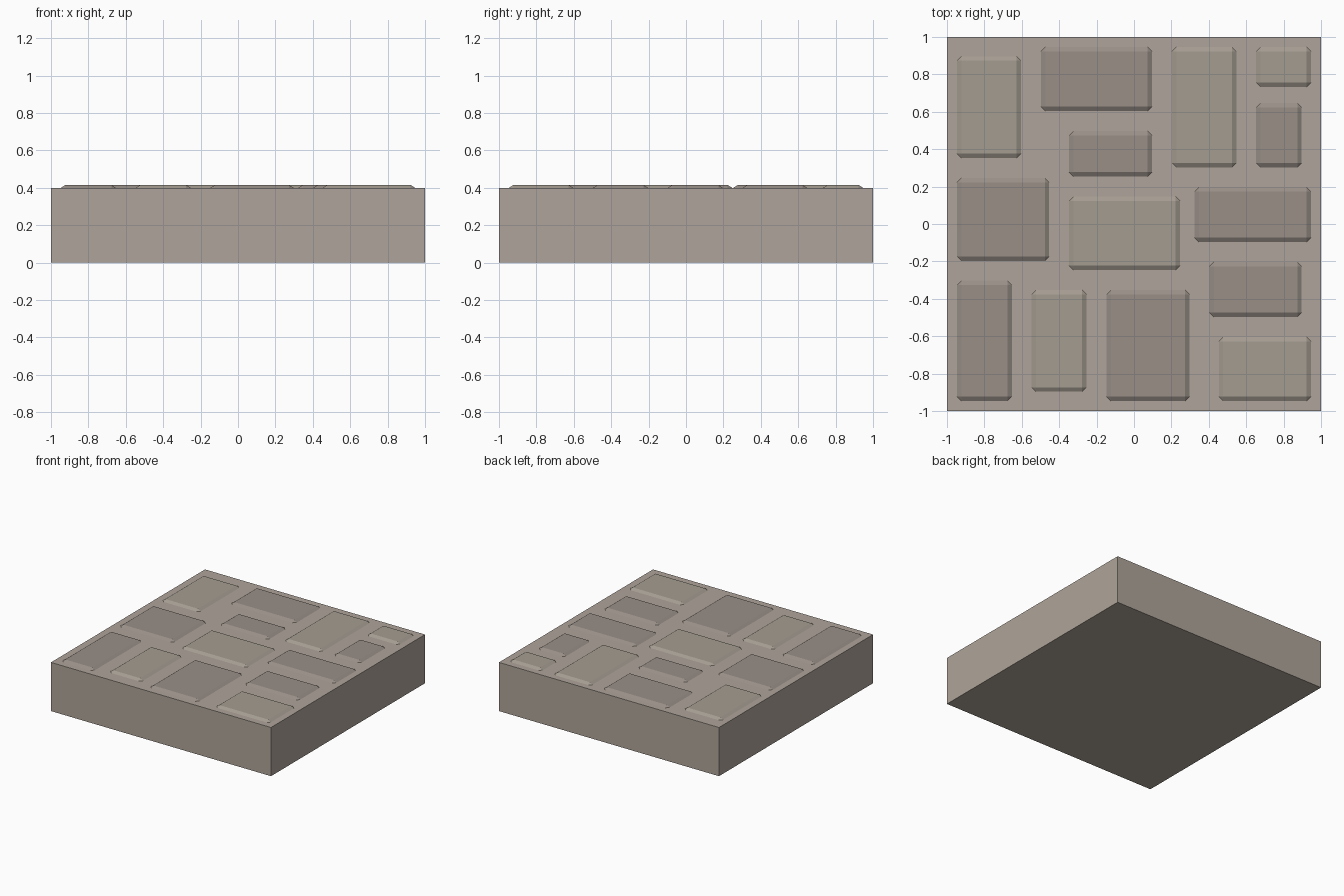
import bpy, bmesh

if "Cube" in bpy.data.objects:
    bpy.data.objects.remove(bpy.data.objects["Cube"])


def material(name, rgb):
    mat = bpy.data.materials.new(name)
    mat.diffuse_color = (*rgb, 1)
    mat.use_nodes = True
    mat.node_tree.nodes["Principled BSDF"].inputs["Base Color"].default_value = mat.diffuse_color
    return mat


def add_object(name, bm, mat):
    bmesh.ops.recalc_face_normals(bm, faces=bm.faces)
    mesh = bpy.data.meshes.new(name)
    bm.to_mesh(mesh)
    bm.free()
    mesh.materials.append(mat)
    obj = bpy.data.objects.new(name, mesh)
    bpy.context.collection.objects.link(obj)
    return obj


def stone(name, x0, x1, y0, y1, mat):
    """Low paving stone: clipped-corner base sloping up to a flat top."""
    b, base_z, top_z = 0.027, 0.398, 0.415
    bm = bmesh.new()
    top, rim = [], []
    for x, y, sx, sy in ((x0, y0, 1, 1), (x1, y0, -1, 1), (x1, y1, -1, -1), (x0, y1, 1, -1)):
        top.append(bm.verts.new((x + sx * b, y + sy * b, top_z)))
        pair = [(x, y + sy * b), (x + sx * b, y)]
        if sx != sy:
            pair.reverse()
        rim.append([bm.verts.new((px, py, base_z)) for px, py in pair])
    bm.faces.new(top)
    bm.faces.new([v for pair in rim for v in pair][::-1])
    for i in range(4):
        j = (i + 1) % 4
        bm.faces.new((rim[i][0], rim[i][1], top[i]))
        bm.faces.new((rim[i][1], rim[j][0], top[j], top[i]))
    return add_object(name, bm, mat)


mortar = material("mortar", (0.43, 0.375, 0.325))
light = material("light_stone", (0.375, 0.335, 0.285))
dark = material("dark_stone", (0.32, 0.275, 0.245))

# Slab
bm = bmesh.new()
bmesh.ops.create_cube(bm, size=1)
for v in bm.verts:
    v.co = (v.co.x * 2, v.co.y * 2, (v.co.z + 0.5) * 0.4)
add_object("slab", bm, mortar)

# Paving stones: x range, y range
light_stones = [
    (-0.95, -0.60, 0.35, 0.90), (0.20, 0.55, 0.30, 0.95),
    (0.65, 0.95, 0.73, 0.95), (-0.35, 0.25, -0.25, 0.15),
    (-0.55, -0.25, -0.90, -0.35), (0.45, 0.95, -0.95, -0.60),
]
dark_stones = [
    (-0.50, 0.10, 0.60, 0.95), (0.65, 0.90, 0.30, 0.65),
    (-0.35, 0.10, 0.25, 0.50), (-0.95, -0.45, -0.20, 0.25),
    (0.32, 0.95, -0.10, 0.20), (0.40, 0.90, -0.50, -0.20),
    (-0.95, -0.65, -0.95, -0.30), (-0.15, 0.30, -0.95, -0.35),
]
for label, rects, mat in (("light", light_stones, light), ("dark", dark_stones, dark)):
    for i, rect in enumerate(rects, 1):
        stone(f"{label}_paving_stone_{i}", *rect, mat)
